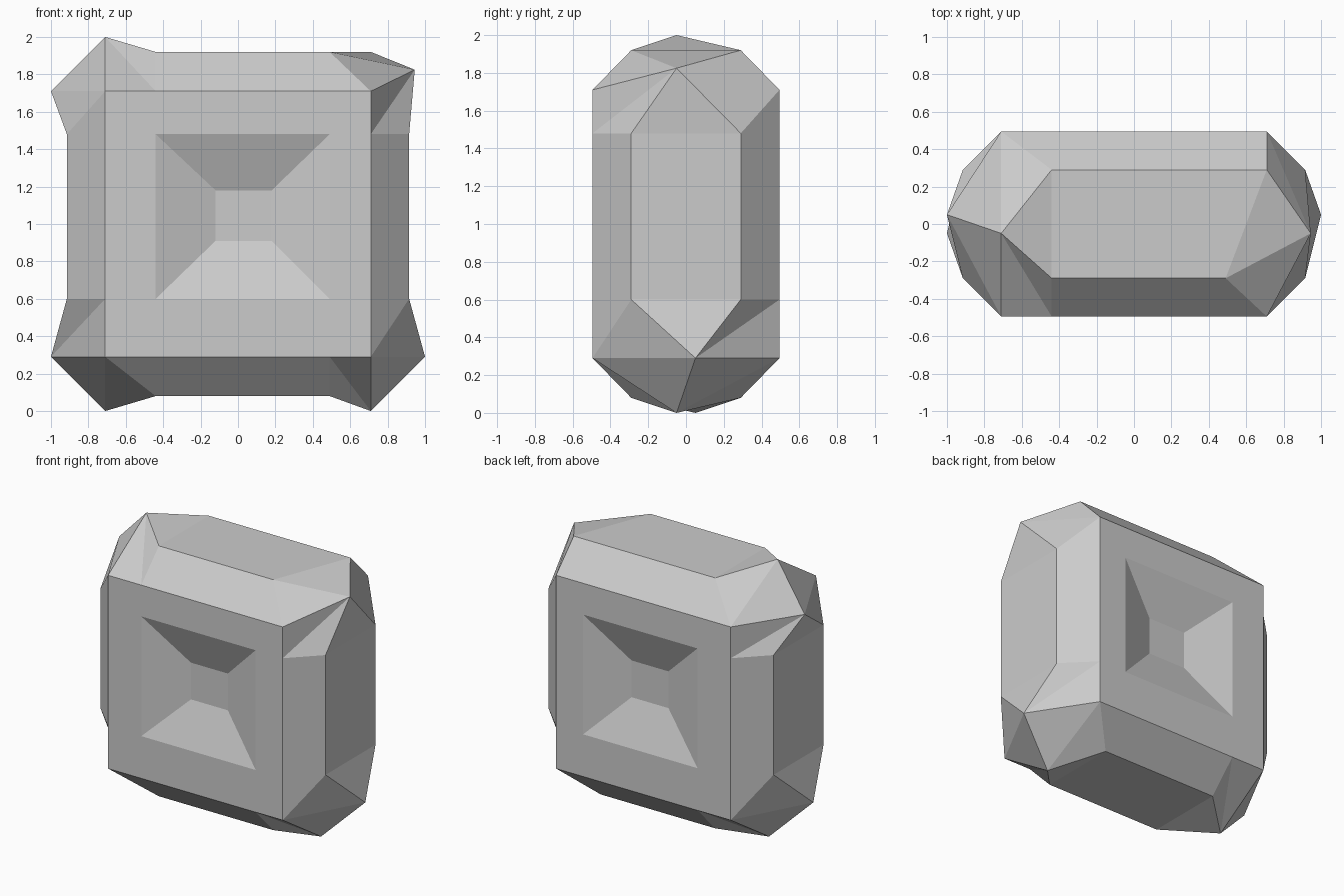
import bpy
import bmesh

cube = bpy.data.objects.get("Cube")
if cube:
    bpy.data.objects.remove(cube, do_unlink=True)

SIGNS = (-1, 1)
bm = bmesh.new()
verts = {}


def face(*points):
    """Add a face, sharing vertices and dropping repeated points."""
    loop = []
    for x, y, z in points:
        key = (round(x, 3), round(y, 3), round(z + 1, 3))
        if key not in verts:
            verts[key] = bm.verts.new(key)
        if verts[key] not in loop:
            loop.append(verts[key])
    if len(loop) > 2:
        bm.faces.new(loop)


# Inner rectangle limits shared by the panels and the recesses
def inner_x(sx):
    return 0.49 if sx > 0 else -0.44


def inner_z(sz):
    return 0.48 if sz > 0 else -0.40


def chipped(sx, sz):
    return sx > 0 and sz > 0


def corner(sx, sy, sz):
    return (0.71 * sx, 0.495 * sy, 0.71 * sz)


# Points where the corner facets cut into the edges of the big square faces
def cut_h(sx, sy, sz):
    if sx * sy * sz > 0 and not chipped(sx, sz):
        return (inner_x(sx), 0.495 * sy, 0.71 * sz)
    return corner(sx, sy, sz)


def cut_v(sx, sy, sz):
    if sx * sy * sz < 0:
        return (0.71 * sx, 0.495 * sy, inner_z(sz))
    return corner(sx, sy, sz)


# Panel corners on the top, bottom and sides
def cap(sx, sy, sz):
    x = 0.71 if chipped(sx, sz) and sy > 0 else inner_x(sx)
    return (x, 0.29 * sy, 0.92 * sz)


def side(sx, sy, sz):
    return (0.915 * sx, 0.29 * sy, inner_z(sz))


# Pointed corner tips; the chipped corner has only one
def tips(sx, sz):
    if chipped(sx, sz):
        return [(0.945, -0.05, 0.825)] * 2
    lean = 0.05 * sx * sz
    return (0.71 * sx, lean, sz), (sx, -lean, 0.71 * sz)


def rim(sx, sy, sz):
    return (inner_x(sx), 0.495 * sy, inner_z(sz))


def floor(sx, sy, sz):
    return (0.03 + 0.15 * sx, 0.375 * sy, 0.045 + 0.135 * sz)


# Corner facets
for sx in SIGNS:
    for sz in SIGNS:
        t1, t2 = tips(sx, sz)
        for sy in SIGNS:
            k = (sx, sy, sz)
            face(corner(*k), cut_h(*k), t1)
            face(cut_h(*k), cap(*k), t1)
            face(corner(*k), t1, t2)
            face(corner(*k), cut_v(*k), t2)
            face(cut_v(*k), side(*k), t2)
        face(cap(sx, -1, sz), cap(sx, 1, sz), t1)
        face(side(sx, -1, sz), side(sx, 1, sz), t2)

# Bevels, square frames and recess walls on the front and back
for sy in SIGNS:
    for s in SIGNS:
        for cut, panel, a, b in (
            (cut_h, cap, (-1, sy, s), (1, sy, s)),
            (cut_v, side, (s, sy, -1), (s, sy, 1)),
        ):
            face(cut(*a), cut(*b), panel(*b), panel(*a))
            face(corner(*a), cut(*a), cut(*b), corner(*b), rim(*b), rim(*a))
            face(rim(*a), rim(*b), floor(*b), floor(*a))
    face(*(floor(sx, sy, sz) for sx, sz in ((-1, -1), (1, -1), (1, 1), (-1, 1))))

# Flat panels on the top, bottom and sides
for s in SIGNS:
    ring = ((-1, -1), (1, -1), (1, 1), (-1, 1))
    face(*(cap(a, b, s) for a, b in ring))
    face(*(side(s, a, b) for a, b in ring))

bmesh.ops.recalc_face_normals(bm, faces=bm.faces[:])
mesh = bpy.data.meshes.new("faceted_block")
bm.to_mesh(mesh)
bm.free()

# Plain grey stone
stone = bpy.data.materials.new("light_grey")
stone.use_nodes = True
colour = (0.6, 0.6, 0.6, 1.0)
stone.diffuse_color = colour
stone.node_tree.nodes["Principled BSDF"].inputs["Base Color"].default_value = colour
mesh.materials.append(stone)

block = bpy.data.objects.new("faceted_block", mesh)
bpy.context.scene.collection.objects.link(block)
